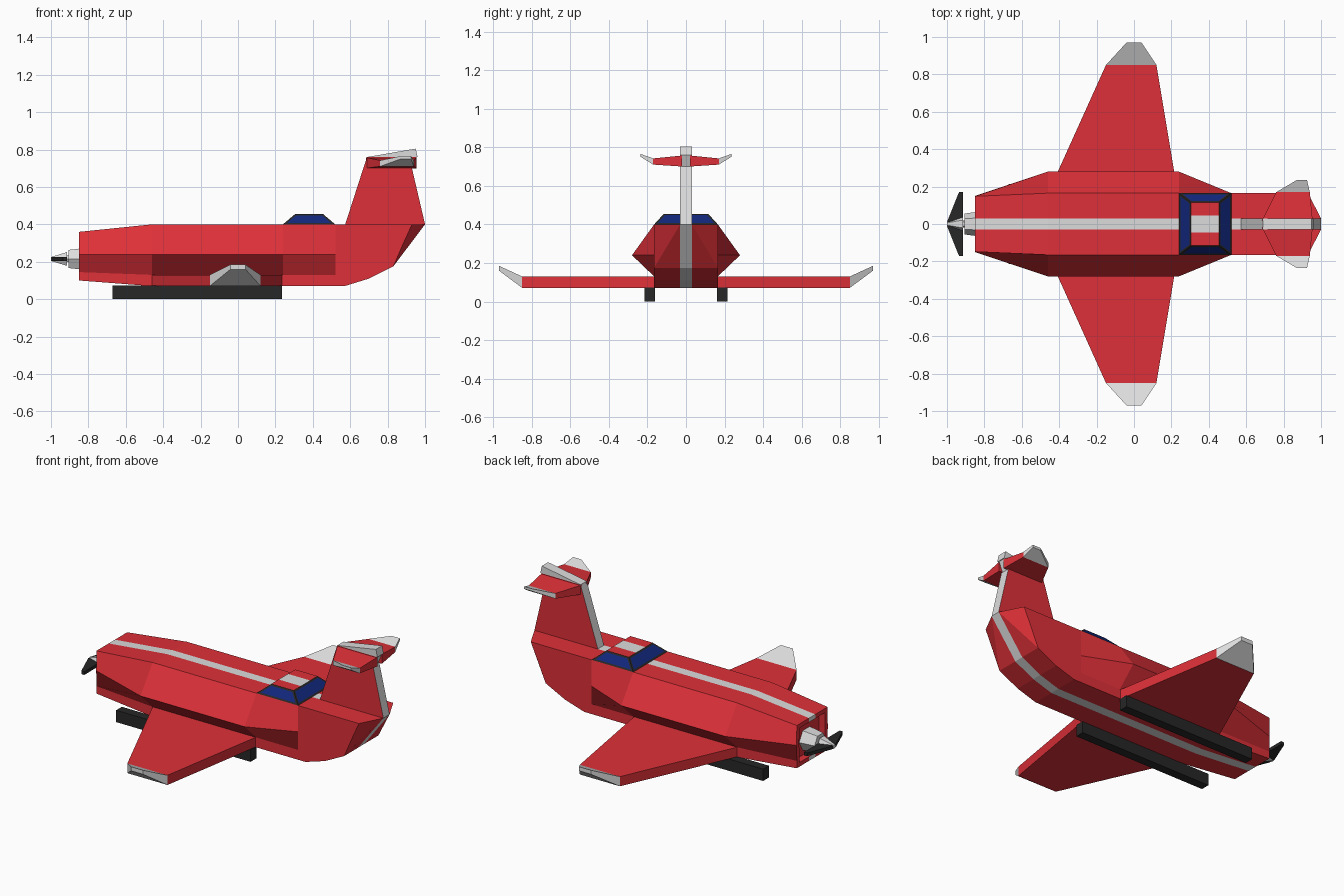
import bpy, bmesh
from math import pi
from mathutils import Matrix

cube = bpy.data.objects.get("Cube")
if cube:
    bpy.data.objects.remove(cube, do_unlink=True)


def material(name, r, g, b):
    m = bpy.data.materials.new(name)
    m.use_nodes = True
    m.diffuse_color = (r, g, b, 1)
    bsdf = next(n for n in m.node_tree.nodes if n.type == 'BSDF_PRINCIPLED')
    bsdf.inputs["Base Color"].default_value = (r, g, b, 1)
    return m


RED, WHITE, BLACK, BLUE = range(4)
PAINTS = [material("red_paint", .73, .03, .04), material("pale_grey_paint", .72, .72, .72),
          material("black_trim", .02, .02, .02), material("blue_glass", .006, .02, .2)]


def finish(name, bm, rule):
    """Turn a bmesh into an object; rule gives each face its paint."""
    bmesh.ops.recalc_face_normals(bm, faces=bm.faces)
    bm.normal_update()
    for f in bm.faces:
        f.material_index = rule(f) if callable(rule) else rule
    mesh = bpy.data.meshes.new(name)
    bm.to_mesh(mesh)
    bm.free()
    for p in PAINTS:
        mesh.materials.append(p)
    bpy.context.collection.objects.link(bpy.data.objects.new(name, mesh))


def skin(bm, rings, caps=True):
    """Join successive closed rings of points with quads."""
    rows = [[bm.verts.new(p) for p in ring] for ring in rings]
    n = len(rows[0])
    for a, b in zip(rows, rows[1:]):
        for i in range(n):
            j = (i + 1) % n
            bm.faces.new((a[i], a[j], b[j], b[i]))
    if caps:
        bm.faces.new(rows[0])
        bm.faces.new(rows[-1])
    return rows


def loft(name, rings, rule):
    bm = bmesh.new()
    skin(bm, rings)
    finish(name, bm, rule)


def slab(name, profile, half, rule):
    """Prism of an x-z profile, centred on y = 0."""
    loft(name, [[(x, y, z) for x, z in profile] for y in (-half, half)], rule)


# Fuselage: half sections from top stripe edge round to bottom stripe edge
S = .03


def section(x, w, bulge, top, mid, low, bottom):
    return [(x, S, top), (x, w, top), (x, bulge, mid), (x, w, low), (x, w, bottom), (x, S, bottom)]


halves = [
    section(-.85, .148, .15, .36, .24, .145, .10),
    section(-.46, .165, .28, .40, .24, .13, .07),
    section(.24, .165, .28, .40, .24, .13, .07),
    section(.52, .165, .165, .40, .24, .13, .07),
    section(.57, .165, .165, .40, .24, .13, .07),
    section(.70, .165, .165, .40, .26, .16, .11),
    [(1, S, .40), (.93, .165, .40), (.88, .165, .29), (.85, .165, .22), (.83, .165, .175), (.83, S, .175)],
]


def hull_paint(f):
    in_recess = -.845 < f.calc_center_median().x < -.7
    on_stripe = all(abs(v.co.y) < S + .002 for v in f.verts)
    return WHITE if on_stripe and not in_recess else RED


bm = bmesh.new()
rows = skin(bm, [h + [(x, -y, z) for x, y, z in reversed(h)] for h in halves], caps=False)
tail, nose = rows[-1], rows[0]
for side in (tail[:6], tail[:5:-1]):
    bm.faces.new(side[:5])
    bm.faces.new((side[0], side[4], side[5]))
bm.faces.new((tail[0], tail[5], tail[6], tail[11]))
# Recessed nose opening
nose_faces = [bm.faces.new(nose[:6]), bm.faces.new(nose[6:]),
              bm.faces.new((nose[0], nose[5], nose[6], nose[11]))]
bmesh.ops.recalc_face_normals(bm, faces=bm.faces)
for thickness, depth in ((.025, 0), (.001, -.04)):
    bm.normal_update()
    bmesh.ops.inset_region(bm, faces=nose_faces, thickness=thickness, depth=depth, use_even_offset=True)
finish("fuselage", bm, hull_paint)

# Canopy: blue panes inset in a black frame, striped roof
bm = bmesh.new()
pane_tag = bm.faces.layers.int.new("pane")


def rectangle(x0, x1, y, z):
    return [(x0, -y, z), (x1, -y, z), (x1, y, z), (x0, y, z)]


skin(bm, [rectangle(.24, .52, .165, .40), rectangle(.305, .455, .115, .455)])
bmesh.ops.recalc_face_normals(bm, faces=bm.faces)
bm.normal_update()
panes = [f for f in bm.faces if abs(f.normal.z) < .95]
bmesh.ops.inset_individual(bm, faces=panes, thickness=.01, depth=0, use_even_offset=True)
for f in panes:
    f[pane_tag] = 1
for y in (-.045, .045):
    bm.normal_update()
    roof = [f for f in bm.faces if f.normal.z > .95]
    geom = roof + list({e for f in roof for e in f.edges}) + list({v for f in roof for v in f.verts})
    bmesh.ops.bisect_plane(bm, geom=geom, plane_co=(0, y, 0), plane_no=(0, 1, 0))


def canopy_paint(f):
    if f.normal.z > .95:
        return WHITE if abs(f.calc_center_median().y) < .04 else RED
    return BLUE if f[pane_tag] else BLACK


finish("canopy", bm, canopy_paint)

# Tail fin with pale edges and a pale cap
slab("tail_fin", [(.57, .39), (1, .40), (.93, .70), (.955, .76), (.69, .76), (.67, .70)], S,
     lambda f: RED if abs(f.normal.y) > .5 else WHITE)
slab("fin_cap", [(.69, .76), (.96, .76), (.95, .805)], S, WHITE)


def aerofoil(name, stations, sign, tip):
    """Panel through (y, front x, back x, low z, high z) stations, painted pale beyond tip."""
    rings = [[(a, sign * y, lo), (b, sign * y, lo), (b, sign * y, hi), (a, sign * y, hi)]
             for y, a, b, lo, hi in stations]
    loft(name, rings, lambda f: WHITE if abs(f.calc_center_median().y) > tip else RED)


# Paired wings, tailplanes, skids and propeller blades
for side, s in (("left", 1), ("right", -1)):
    aerofoil(side + "_wing", [(.13, -.475, .24, .071, .13), (.85, -.15, .12, .071, .13),
                              (.97, -.04, .04, .16, .185)], s, .86)
    aerofoil(side + "_tailplane", [(.02, .685, .955, .70, .757), (.17, .76, .94, .71, .742),
                                   (.235, .87, .925, .75, .765)], s, .18)
    loft(side + "_skid", [[(x, s * .16, 0), (x, s * .215, 0), (x, s * .215, .072), (x, s * .16, .072)]
                          for x in (-.67, .235)], BLACK)
    blade = [(-.915, .01), (-.915, .172), (-.935, .172), (-.998, .015), (-.998, .01)]
    loft(side + "_propeller_blade", [[(x, s * y, z) for x, y in blade] for z in (.205, .225)], BLACK)


# Propeller hub and spinner: six-sided cones pointing forward
def cone(name, x0, x1, r0, r1):
    bm = bmesh.new()
    # Turned so that two corners of the hexagon lie on the horizontal axis
    place = (Matrix.Translation(((x0 + x1) / 2, 0, .215)) @ Matrix.Rotation(-pi / 2, 4, 'Y')
             @ Matrix.Rotation(pi / 2, 4, 'Z'))
    bmesh.ops.create_cone(bm, cap_ends=True, segments=6, radius1=r0, radius2=r1,
                          depth=x0 - x1, matrix=place)
    # The first corner may start on either axis, so level it
    if max(v.co.y for v in bm.verts) < r0 * .95:
        bmesh.ops.rotate(bm, verts=bm.verts, cent=(0, 0, .215),
                         matrix=Matrix.Rotation(pi / 6, 3, 'X'))
    finish(name, bm, WHITE)


cone("propeller_hub", -.80, -.905, .07, .056)
cone("propeller_shaft", -.90, -.92, .02, .02)
cone("spinner", -.915, -1, .042, .012)
